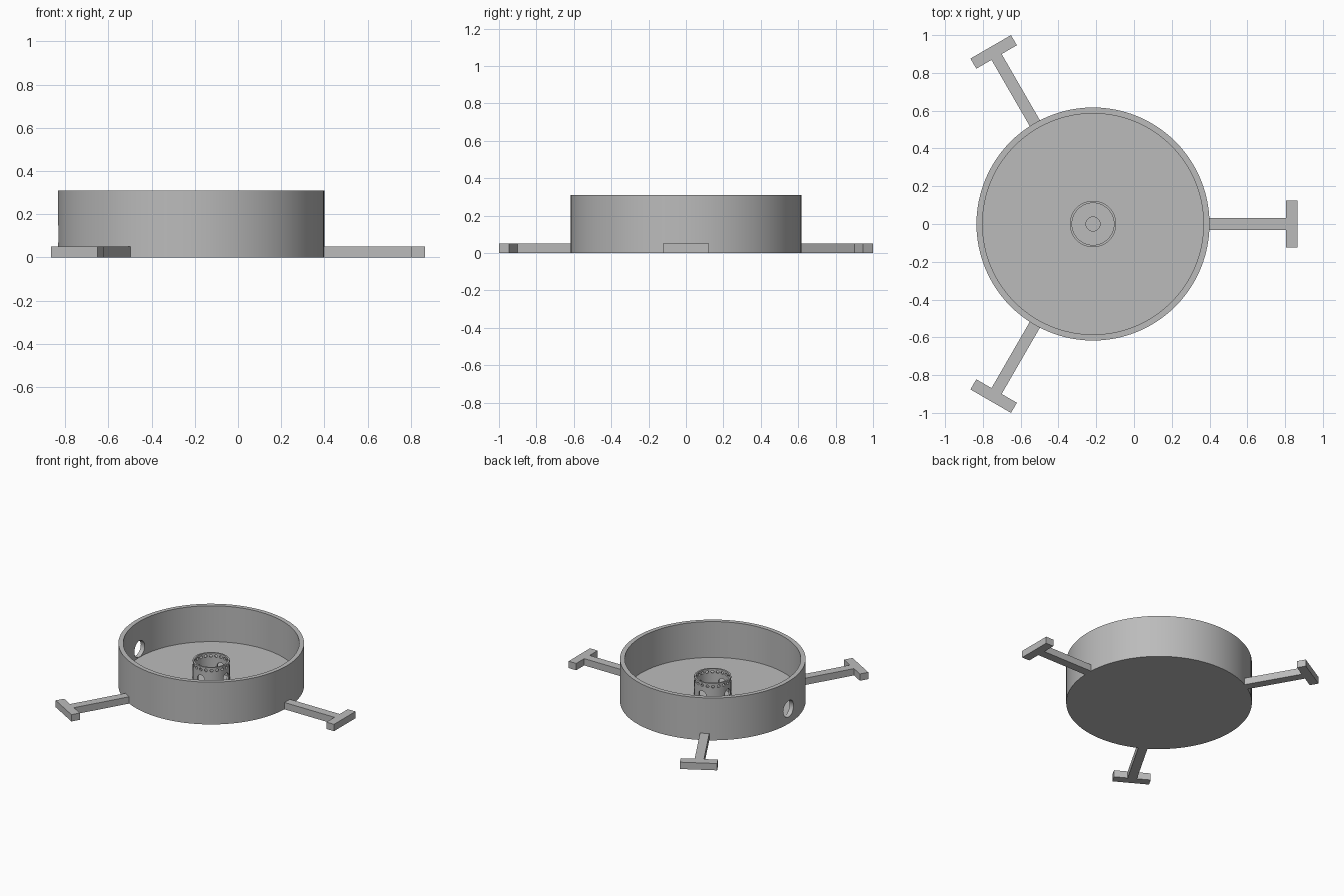
import bpy, bmesh, math
from mathutils import Matrix, Vector

cube = bpy.data.objects.get("Cube")
if cube:
    bpy.data.objects.remove(cube, do_unlink=True)

CENTRE = Vector((-0.217, 0, 0))
WALL_R, FLOOR = 0.617, 0.047

grey = bpy.data.materials.new("mid grey")
grey.use_nodes = True
colour = (0.5, 0.5, 0.5, 1)
grey.diffuse_color = colour
grey.node_tree.nodes["Principled BSDF"].inputs["Base Color"].default_value = colour


def add_object(name, bm):
    bmesh.ops.recalc_face_normals(bm, faces=bm.faces)
    mesh = bpy.data.meshes.new(name)
    bm.to_mesh(mesh)
    bm.free()
    mesh.materials.append(grey)
    obj = bpy.data.objects.new(name, mesh)
    obj.location = CENTRE
    bpy.context.collection.objects.link(obj)
    return obj


def lathe(name, profile, steps, closed=False):
    bm = bmesh.new()
    verts = [bm.verts.new((r, 0, z)) for r, z in profile]
    edges = [bm.edges.new(pair) for pair in zip(verts, verts[1:])]
    if closed:
        edges.append(bm.edges.new((verts[-1], verts[0])))
    bmesh.ops.spin(bm, geom=verts + edges, cent=(0, 0, 0), axis=(0, 0, 1),
                   angle=math.tau, steps=steps)
    bmesh.ops.remove_doubles(bm, verts=bm.verts, dist=1e-5)
    return add_object(name, bm)


def radial_holes(name, holes):
    """Rods pointing outward: (angle, height, radius, inner reach, outer reach)."""
    bm = bmesh.new()
    for angle, z, radius, start, end in holes:
        place = (Matrix.Rotation(angle, 4, 'Z')
                 @ Matrix.Translation(((start + end) / 2, 0, z))
                 @ Matrix.Rotation(math.pi / 2, 4, 'Y'))
        bmesh.ops.create_cone(bm, cap_ends=True, segments=24, radius1=radius,
                              radius2=radius, depth=end - start, matrix=place)
    return add_object(name, bm)


def finish(obj, cutter=None):
    bpy.ops.object.select_all(action='DESELECT')
    bpy.context.view_layer.objects.active = obj
    obj.select_set(True)
    if cutter:
        mod = obj.modifiers.new("holes", 'BOOLEAN')
        mod.object, mod.solver = cutter, 'EXACT'
        bpy.ops.object.modifier_apply(modifier=mod.name)
        bpy.data.objects.remove(cutter, do_unlink=True)
    bpy.ops.object.shade_smooth_by_angle(angle=math.radians(30))


# Round tray with a shallow centre recess and one cable hole in the wall
tray = lathe("tray", [(0, 0), (WALL_R, 0), (WALL_R, 0.31), (0.585, 0.31),
                      (0.585, FLOOR), (0.037, FLOOR), (0.037, 0.025), (0, 0.025)], 96)
finish(tray, radial_holes("wall_hole", [(math.pi, 0.109, 0.06, 0.5, 0.7)]))

# Thin centre tube with a row of small vents and four larger openings
tube = lathe("centre_tube", [(0.111, 0.04), (0.123, 0.04), (0.123, 0.186),
                             (0.111, 0.186)], 64, closed=True)
vents = [(math.tau * i / 20, 0.163, 0.01, 0.09, 0.14) for i in range(20)]
openings = [(math.pi / 2 * i, 0.092, 0.03, 0.08, 0.15) for i in range(4)]
finish(tube, radial_holes("tube_holes", vents + openings))

# Three T-shaped feet
half = [(0.6, 0.031), (1.021, 0.031), (1.021, 0.124), (1.083, 0.124)]
outline = half + [(x, -y) for x, y in reversed(half)]
for i, name in enumerate(("left_foot", "back_right_foot", "front_right_foot")):
    bm = bmesh.new()
    face = bm.faces.new([bm.verts.new((x, y, 0)) for x, y in outline])
    top = bmesh.ops.extrude_face_region(bm, geom=[face])["geom"]
    bmesh.ops.translate(bm, vec=(0, 0, 0.05),
                        verts=[v for v in top if isinstance(v, bmesh.types.BMVert)])
    foot = add_object(name, bm)
    foot.rotation_euler.z = math.tau * i / 3
